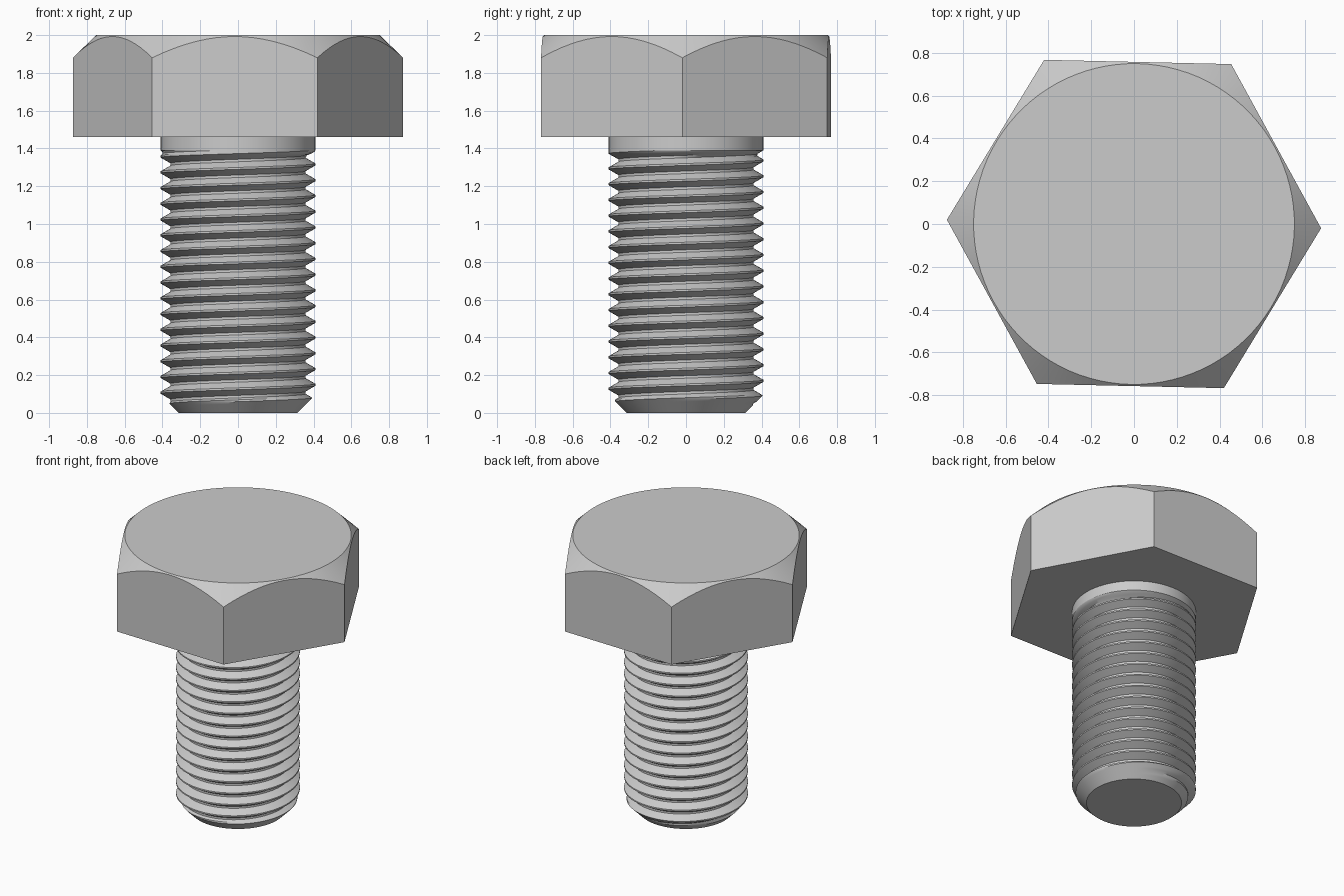
import bpy, bmesh
from math import cos, sin, pi, radians

if "Cube" in bpy.data.objects:
    bpy.data.objects.remove(bpy.data.objects["Cube"])


def finish(name, bm, angle):
    bmesh.ops.remove_doubles(bm, verts=bm.verts, dist=1e-5)
    bmesh.ops.holes_fill(bm, edges=[e for e in bm.edges if e.is_boundary], sides=0)
    bmesh.ops.recalc_face_normals(bm, faces=bm.faces)
    me = bpy.data.meshes.new(name)
    bm.to_mesh(me)
    bm.free()
    ob = bpy.data.objects.new(name, me)
    bpy.context.collection.objects.link(ob)
    bpy.ops.object.select_all(action='DESELECT')
    bpy.context.view_layer.objects.active = ob
    ob.select_set(True)
    bpy.ops.object.shade_smooth_by_angle(angle=radians(angle))
    return ob


def skin(bm, columns):
    # quads between neighbouring columns of points
    cols = [[bm.verts.new(p) for p in c] for c in columns]
    for a, b in zip(cols, cols[1:]):
        for i in range(len(a) - 1):
            bm.faces.new((a[i], b[i], b[i + 1], a[i + 1]))


# Hex head: six flat sides cut by a conical chamfer around a round top
R, TOP_R, BASE, TOP = 0.875, 0.75, 1.46, 2.0
SEG = 16
columns = []
for j in range(6 * SEG + 1):
    a = 2 * pi * j / (6 * SEG)
    r = R * cos(pi / 6) / cos(a % (pi / 3) - pi / 6)
    if j % SEG == 0:
        r = R
    a += radians(-1.3)
    edge_z = TOP - 0.96 * (r - TOP_R)
    columns.append([(q * cos(a), q * sin(a), z)
                    for q, z in ((r, BASE), (r, edge_z), (TOP_R, TOP))])
bm = bmesh.new()
skin(bm, columns)
finish("hex_head", bm, 20)

# Threaded shank: helical V profile, chamfered tip, thread fading into a plain collar
PITCH, CREST, ROOT = 1 / 12, 0.41, 0.358
THREAD_END, SHANK_TOP, TIP_R = 1.39, 1.48, 0.315
N = 96
# one turn of the profile: (fraction of pitch, fraction of depth)
turn = [(-0.06, 0), (0.06, 0), (0.18, 1 / 3), (0.30, 2 / 3), (0.42, 1),
        (0.58, 1), (0.70, 2 / 3), (0.82, 1 / 3)]
columns = []
for j in range(N + 1):
    t = j / N
    a = 2 * pi * t - pi
    pts = []
    for k in range(-10, 13):
        for f, d in turn:
            z = min(max(0.607 + PITCH * (k + t + f), 0), THREAD_END)
            fade = min(1, (THREAD_END - z) / 0.03)
            r = min(CREST - (CREST - ROOT) * d * fade, TIP_R + z)
            pts.append((r * cos(a), r * sin(a), z))
    pts.append((CREST * cos(a), CREST * sin(a), SHANK_TOP))
    columns.append(pts)
bm = bmesh.new()
skin(bm, columns)
finish("threaded_shank", bm, 30)
